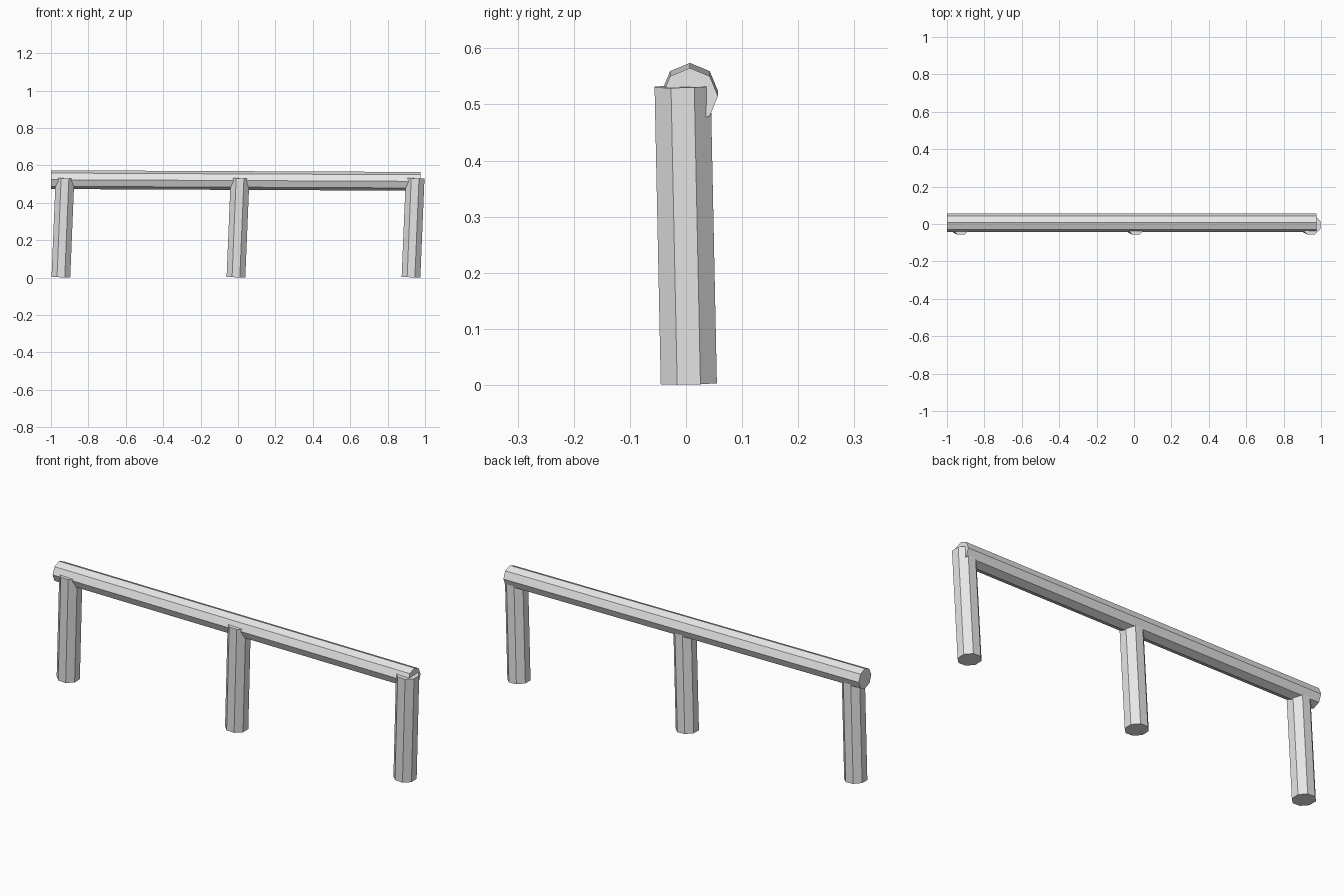
import bpy, math
from mathutils import Vector, Matrix

if "Cube" in bpy.data.objects:
    bpy.data.objects.remove(bpy.data.objects["Cube"])

grey = bpy.data.materials.new("plain grey")
grey.diffuse_color = (0.8, 0.8, 0.8, 1)
grey.use_nodes = True
grey.node_tree.nodes["Principled BSDF"].inputs["Base Color"].default_value = grey.diffuse_color


def log(name, start, end, radius, turn):
    """Eight-sided log between two points, turned about its own axis."""
    a, b = Vector(start), Vector(end)
    axis = b - a
    bpy.ops.mesh.primitive_cylinder_add(vertices=8, radius=radius, depth=axis.length)
    ob = bpy.context.object
    ob.name = name
    swing = Vector((0, 0, 1)).rotation_difference(axis).to_matrix().to_4x4()
    ob.matrix_world = Matrix.Translation((a + b) / 2) @ swing @ Matrix.Rotation(turn, 4, 'Z')
    ob.data.materials.append(grey)
    return ob


# Top rail, with an edge along its top, dropping slightly to the right
log("rail", (-1.0, 0.007, 0.524), (0.975, 0.007, 0.515), 0.05, 0)

# Three posts, flat side forward, leaning slightly right and forward
for name, x in (("left_post", -0.947), ("middle_post", -0.011), ("right_post", 0.925)):
    log(name, (x, 0.005, 0.003), (x + 0.022, -0.006, 0.532),
        0.05 / math.cos(math.pi / 8), math.pi / 8)
